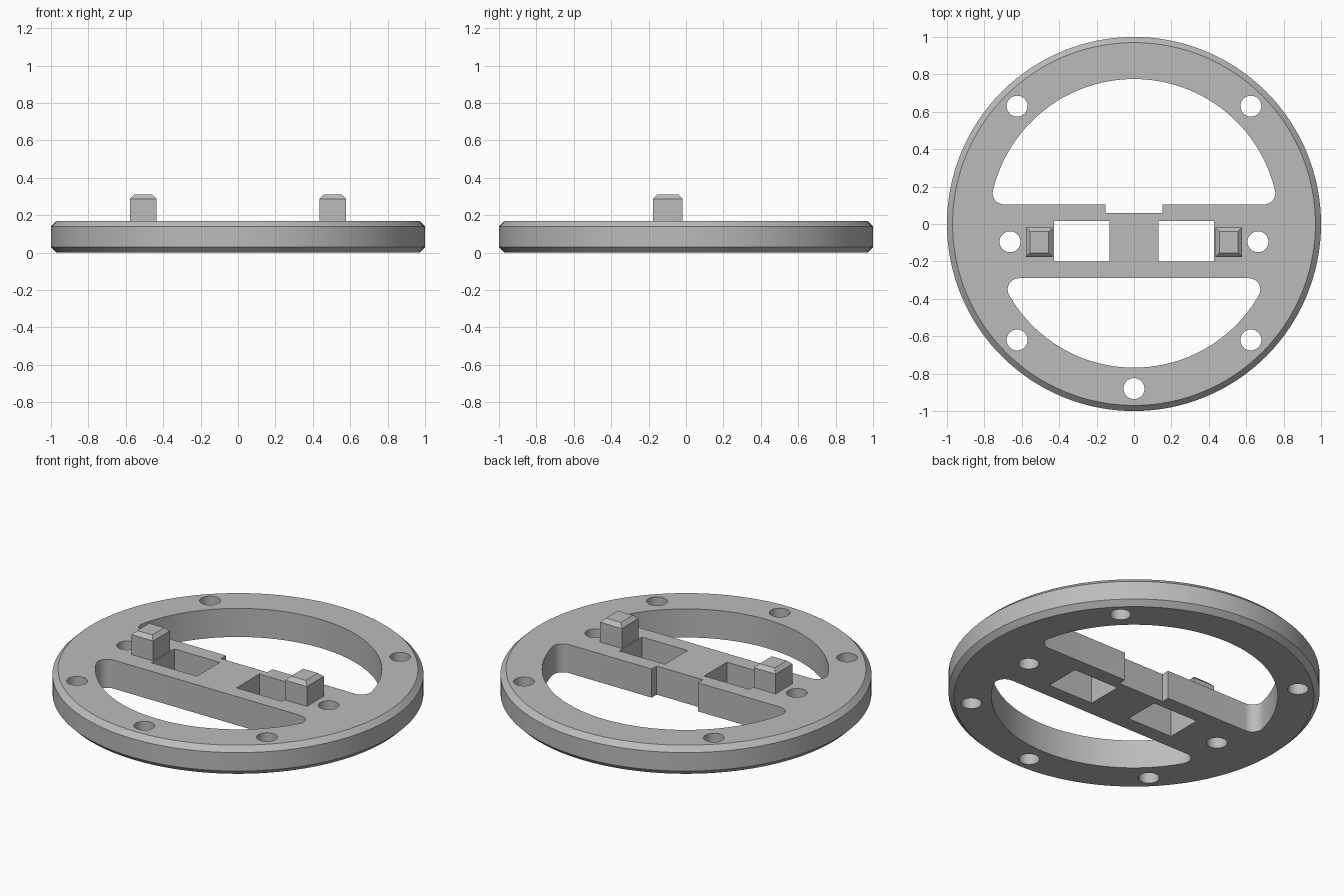
import bpy, bmesh, math
from mathutils import Vector

THICK, CHAMFER = 0.17, 0.03

cube = bpy.data.objects.get("Cube")
if cube:
    bpy.data.objects.remove(cube, do_unlink=True)

grey = bpy.data.materials.new("plain grey")
grey.use_nodes = True
COLOUR = (0.5, 0.5, 0.5, 1)
grey.diffuse_color = COLOUR
grey.node_tree.nodes["Principled BSDF"].inputs["Base Color"].default_value = COLOUR


def make_object(name, bm):
    bmesh.ops.recalc_face_normals(bm, faces=bm.faces)
    mesh = bpy.data.meshes.new(name)
    bm.to_mesh(mesh)
    bm.free()
    mesh.materials.append(grey)
    obj = bpy.data.objects.new(name, mesh)
    bpy.context.collection.objects.link(obj)
    return obj


def prism(bm, outline, low, high):
    base = bm.faces.new([bm.verts.new((x, y, low)) for x, y in outline])
    moved = bmesh.ops.extrude_face_region(bm, geom=[base])["geom"]
    verts = [v for v in moved if isinstance(v, bmesh.types.BMVert)]
    bmesh.ops.translate(bm, verts=verts, vec=(0, 0, high - low))


def arc(cx, cy, radius, start, end, steps):
    return [(cx + radius * math.cos(start + (end - start) * i / steps),
             cy + radius * math.sin(start + (end - start) * i / steps))
            for i in range(steps + 1)]


def rectangle(x0, x1, y0, y1):
    return [(x0, y0), (x1, y0), (x1, y1), (x0, y1)]


def segment_window(radius, chord, fillet, notch=None):
    """Circle segment above a chord, with rounded corners and an optional notch."""
    cy = chord + fillet
    cx = math.sqrt((radius - fillet) ** 2 - cy ** 2)
    angle = math.atan2(cy, cx)
    right = arc(cx, cy, fillet, -math.pi / 2, angle, 10)
    top = arc(0, 0, radius, angle, math.pi - angle, 64)[1:-1]
    left = [(-x, y) for x, y in reversed(right)]
    outline = right + top + left
    if notch:
        half, depth = notch
        outline += [(-half, chord), (-half, chord - depth),
                    (half, chord - depth), (half, chord)]
    return outline


# Disc with chamfered rims
bm = bmesh.new()
rings = []
for radius, z in ((1 - CHAMFER, 0), (1, CHAMFER), (1, THICK - CHAMFER), (1 - CHAMFER, THICK)):
    rings.append([bm.verts.new((x, y, z)) for x, y in arc(0, 0, radius, 0, math.tau, 128)[:-1]])
for lower, upper in zip(rings, rings[1:]):
    for i in range(len(lower)):
        j = (i + 1) % len(lower)
        bm.faces.new((lower[i], lower[j], upper[j], upper[i]))
bm.faces.new(rings[0])
bm.faces.new(rings[-1])
disc = make_object("ring_plate", bm)

# Openings: two segment windows, two square windows, bolt holes
bm = bmesh.new()
outlines = [segment_window(0.775, 0.105, 0.06, notch=(0.152, 0.047)),
            [(x, -y) for x, y in segment_window(0.768, 0.29, 0.06)]]
holes = [(0, -0.88)]
for side in (-1, 1):
    outlines.append(rectangle(*sorted((side * 0.13, side * 0.428)), -0.2, 0.015))
    holes += [(side * 0.625, 0.63), (side * 0.625, -0.62), (side * 0.663, -0.095)]
outlines += [arc(x, y, 0.056, 0, math.tau, 32)[:-1] for x, y in holes]
for outline in outlines:
    prism(bm, outline, -0.1, THICK + 0.1)
cutter = make_object("opening_cutter", bm)
cutter.hide_render = True

cut = disc.modifiers.new("openings", "BOOLEAN")
cut.operation = "DIFFERENCE"
cut.solver = "EXACT"
cut.object = cutter
bpy.context.view_layer.update()
evaluated = disc.evaluated_get(bpy.context.evaluated_depsgraph_get())
cut_mesh = bpy.data.meshes.new_from_object(evaluated)
disc.modifiers.clear()
disc.data = cut_mesh
bpy.data.objects.remove(cutter, do_unlink=True)

bpy.ops.object.select_all(action="DESELECT")
disc.select_set(True)
bpy.context.view_layer.objects.active = disc
bpy.ops.object.shade_smooth_by_angle(angle=math.radians(30))

# Locating pegs with chamfered tops
for name, side in (("right_peg", -1), ("left_peg", 1)):
    bm = bmesh.new()
    x0, x1 = sorted((side * 0.435, side * 0.577))
    prism(bm, rectangle(x0, x1, -0.176, -0.018), THICK - 0.01, 0.31)
    rim = [e for e in bm.edges if all(v.co.z > 0.3 for v in e.verts)]
    bmesh.ops.bevel(bm, geom=rim, offset=0.022, segments=1, affect="EDGES")
    make_object(name, bm)
